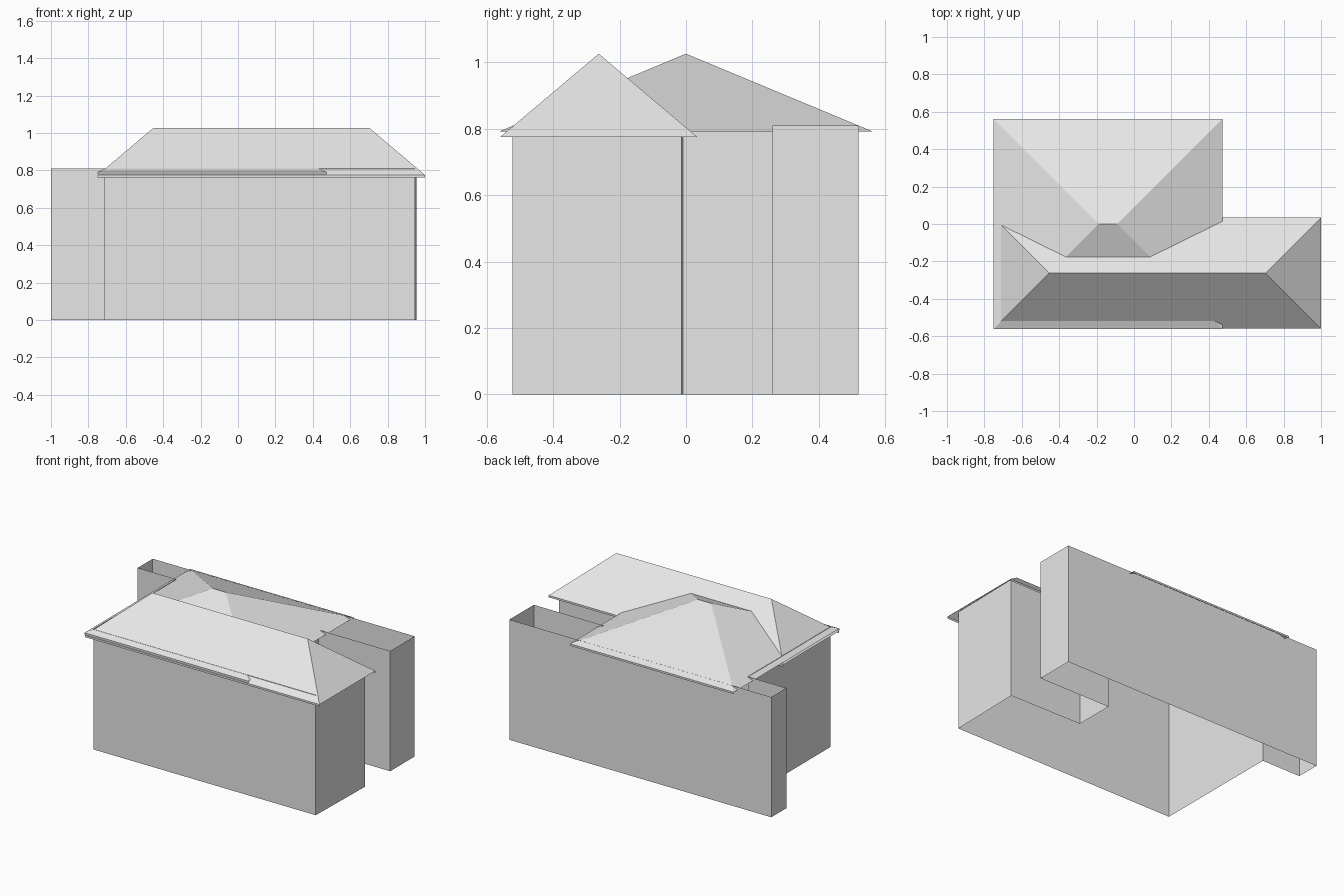
import bpy
import bmesh

cube = bpy.data.objects.get("Cube")
if cube:
    bpy.data.objects.remove(cube, do_unlink=True)

GREY = (0.8, 0.8, 0.8, 1.0)
plaster = bpy.data.materials.new("light_grey")
plaster.use_nodes = True
plaster.diffuse_color = GREY
for node in plaster.node_tree.nodes:
    if node.type == 'BSDF_PRINCIPLED':
        node.inputs["Base Color"].default_value = GREY


def make_object(name, bm):
    mesh = bpy.data.meshes.new(name)
    bm.to_mesh(mesh)
    bm.free()
    mesh.materials.append(plaster)
    obj = bpy.data.objects.new(name, mesh)
    bpy.context.collection.objects.link(obj)
    return obj


def wall_loop(name, plan, height):
    """Open shell of thin walls that follows a counter-clockwise floor plan."""
    bm = bmesh.new()
    low = [bm.verts.new((x, y, 0)) for x, y in plan]
    high = [bm.verts.new((x, y, height)) for x, y in plan]
    for i in range(len(plan)):
        j = (i + 1) % len(plan)
        bm.faces.new((low[i], low[j], high[j], high[i]))
    return make_object(name, bm)


def hip_roof(name, x0, x1, y0, y1, eave, ridge, drop):
    """Open hip roof with equal-angle hips and a fascia on the front and back."""
    bm = bmesh.new()
    run = (y1 - y0) / 2
    mid = (y0 + y1) / 2
    a, b, c, d = [bm.verts.new((x, y, eave))
                  for x, y in ((x0, y0), (x1, y0), (x1, y1), (x0, y1))]
    west = bm.verts.new((x0 + run, mid, ridge))
    east = bm.verts.new((x1 - run, mid, ridge))
    for face in ((a, b, east, west), (b, c, east), (c, d, west, east), (d, a, west)):
        bm.faces.new(face)
    # Fascia strips
    for p, q in ((a, b), (c, d)):
        lower = [bm.verts.new((v.co.x, v.co.y, eave - drop)) for v in (p, q)]
        bm.faces.new((lower[0], lower[1], q, p))
    return make_object(name, bm)


# Walls: front wing, recess on the left, long back wall with a short return
wall_loop("outer_walls", [
    (-0.713, -0.522), (0.945, -0.522), (0.955, -0.014), (0.42, -0.008),
    (0.42, 0.26), (0.953, 0.26), (0.953, 0.52), (-1.0, 0.52),
    (-1.0, 0.36), (-0.713, 0.36)], 0.81)

# Two crossing hip roofs
hip_roof("main_roof", -0.75, 0.472, -0.562, 0.562, 0.792, 1.026, 0.013)
hip_roof("front_wing_roof", -0.75, 1.0, -0.56, 0.034, 0.775, 1.026, 0.013)
